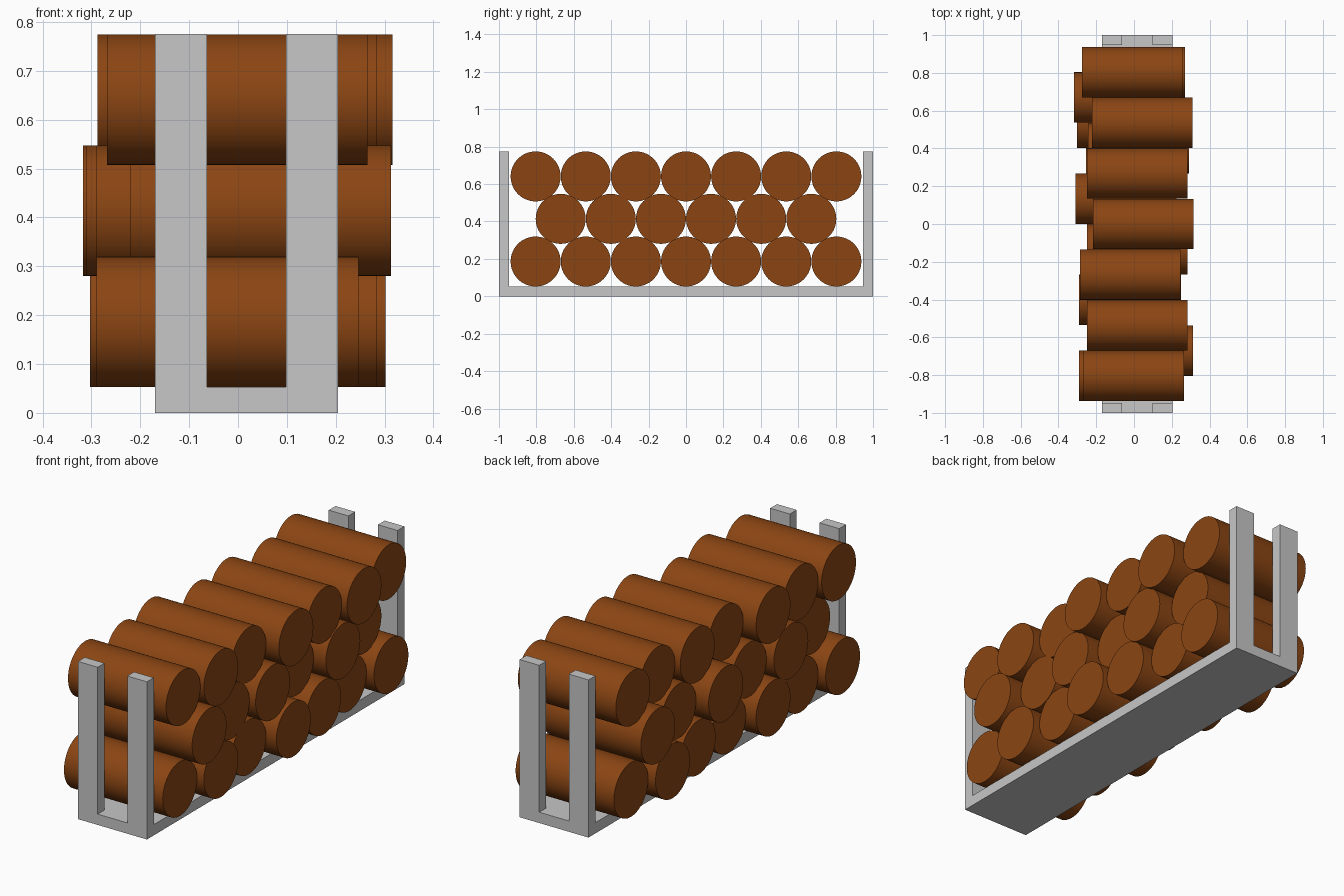
import bpy, math

if "Cube" in bpy.data.objects:
    bpy.data.objects.remove(bpy.data.objects["Cube"])


def material(name, rgb):
    m = bpy.data.materials.new(name)
    m.diffuse_color = (*rgb, 1)
    m.use_nodes = True
    m.node_tree.nodes["Principled BSDF"].inputs["Base Color"].default_value = m.diffuse_color
    return m


BROWN = material("log_brown", (0.258, 0.06, 0.0065))
GREY = material("rack_grey", (0.57, 0.57, 0.57))


def box(name, x0, x1, y0, y1, z0, z1):
    bpy.ops.mesh.primitive_cube_add(size=1, location=((x0 + x1) / 2, (y0 + y1) / 2, (z0 + z1) / 2))
    ob = bpy.context.object
    ob.name = name
    ob.scale = (x1 - x0, y1 - y0, z1 - z0)
    bpy.ops.object.transform_apply(location=False, rotation=False, scale=True)
    ob.data.materials.append(GREY)


def log(name, x0, x1, y, z, r=0.1335):
    bpy.ops.mesh.primitive_cylinder_add(vertices=64, radius=r, depth=x1 - x0,
                                        location=((x0 + x1) / 2, y, z),
                                        rotation=(0, math.pi / 2, 0))
    ob = bpy.context.object
    ob.name = name
    ob.data.materials.append(BROWN)
    bpy.ops.object.shade_smooth_by_angle(angle=math.radians(30))


# Rack: base plate and four end posts
T, H = 0.053, 0.775
box("rack_base", -0.17, 0.205, -1, 1, 0, T)
for end, y0 in (("front", -1), ("back", 1 - T)):
    for side, x0, x1 in (("left", -0.17, -0.063), ("right", 0.098, 0.205)):
        box(f"{end}_{side}_post", x0, x1, y0, y0 + T, T, H)

# Logs: three staggered rows, each log given by its left and right end, front to back
PITCH = 0.268
rows = {
    "bottom": (0.186, [(-0.29, 0.247), (-0.25, 0.283), (-0.287, 0.247), (-0.232, 0.302),
                       (-0.255, 0.279), (-0.303, 0.23), (-0.264, 0.27)]),
    "middle": (0.414, [(-0.221, 0.313), (-0.29, 0.25), (-0.25, 0.283),
                       (-0.31, 0.224), (-0.243, 0.29), (-0.317, 0.217)]),
    "top": (0.641, [(-0.268, 0.265), (-0.25, 0.283), (-0.287, 0.247), (-0.218, 0.316),
                    (-0.25, 0.283), (-0.222, 0.311), (-0.275, 0.258)]),
}
for row, (z, ends) in rows.items():
    for i, (x0, x1) in enumerate(ends):
        log(f"{row}_log_{i + 1}", x0, x1, (i - (len(ends) - 1) / 2) * PITCH, z)
